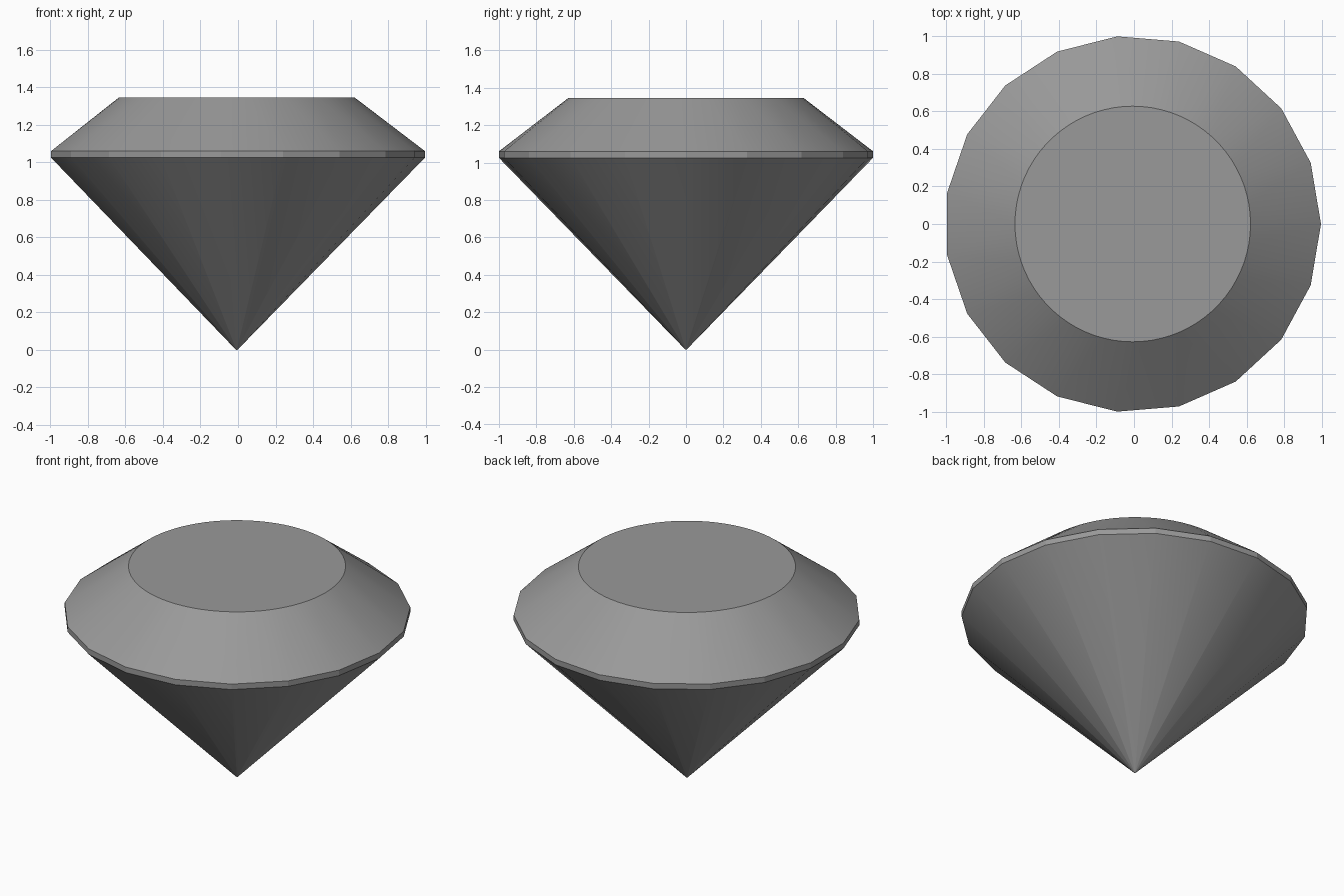
import bpy, bmesh, math

cube = bpy.data.objects.get("Cube")
if cube:
    bpy.data.objects.remove(cube, do_unlink=True)

SIDES = 19          # flat sides of the girdle
FINE = 4            # table segments per girdle side
RADIUS = 1.0034
OFFSET_X = -0.0068  # centres the odd-sided outline on x


def ring(bm, radius, z, count):
    verts = []
    for i in range(count):
        a = math.tau * i / count
        verts.append(bm.verts.new((OFFSET_X + radius * math.cos(a), radius * math.sin(a), z)))
    return verts


def band(bm, low, high):
    """Join two rings with equal counts by quads."""
    n = len(low)
    for i in range(n):
        j = (i + 1) % n
        bm.faces.new((low[i], low[j], high[j], high[i]))


def fan_band(bm, low, high):
    """Join a coarse ring to a fine one: a facet per side, a fan per corner."""
    n, m = len(low), len(high)
    half = FINE // 2
    for i in range(n):
        mid = i * FINE + half
        bm.faces.new((low[i], low[(i + 1) % n], high[mid % m]))
        for k in range(i * FINE - half, mid):
            bm.faces.new((low[i], high[(k + 1) % m], high[k % m]))


grey = bpy.data.materials.new("mid_grey")
grey.use_nodes = True
colour = (0.32, 0.32, 0.32, 1)
grey.diffuse_color = colour
grey.node_tree.nodes["Principled BSDF"].inputs["Base Color"].default_value = colour

bm = bmesh.new()
# Pavilion, girdle, crown and table outlines
culet = ring(bm, 0.003, 0, SIDES)
girdle_low = ring(bm, RADIUS, 1.025, SIDES)
girdle_high = ring(bm, RADIUS, 1.06, SIDES)
table = ring(bm, 0.628, 1.346, SIDES * FINE)

band(bm, culet, girdle_low)
band(bm, girdle_low, girdle_high)
fan_band(bm, girdle_high, table)
bm.faces.new(table)
bm.faces.new(culet)
bmesh.ops.recalc_face_normals(bm, faces=bm.faces)

mesh = bpy.data.meshes.new("cut_gem")
bm.to_mesh(mesh)
bm.free()
mesh.materials.append(grey)
gem = bpy.data.objects.new("cut_gem", mesh)
bpy.context.scene.collection.objects.link(gem)

# Soft facets on the slopes, crisp girdle and table
bpy.ops.object.select_all(action="DESELECT")
gem.select_set(True)
bpy.context.view_layer.objects.active = gem
bpy.ops.object.shade_smooth_by_angle(angle=math.radians(15))
